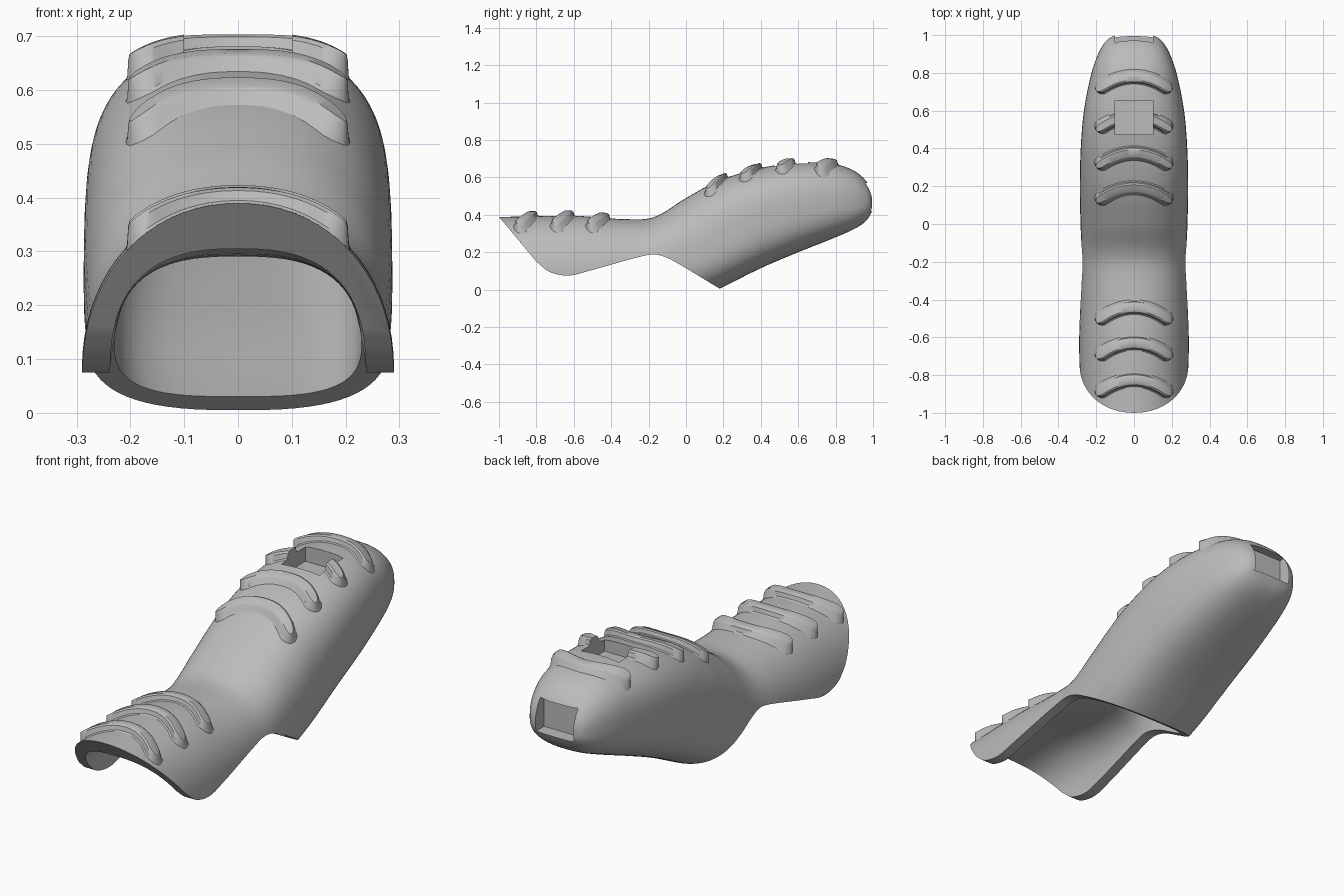
import bpy, bmesh, math
from mathutils import Vector
from mathutils.bvhtree import BVHTree

old = bpy.data.objects.get("Cube")
if old:
    bpy.data.objects.remove(old, do_unlink=True)

grey = bpy.data.materials.new("plain grey")
grey.use_nodes = True
colour = (0.5, 0.5, 0.5, 1)
grey.diffuse_color = colour
grey.node_tree.nodes["Principled BSDF"].inputs["Base Color"].default_value = colour


def make(name, bm):
    bmesh.ops.recalc_face_normals(bm, faces=bm.faces)
    mesh = bpy.data.meshes.new(name)
    bm.to_mesh(mesh)
    bm.free()
    mesh.materials.append(grey)
    ob = bpy.data.objects.new(name, mesh)
    bpy.context.collection.objects.link(ob)
    return ob


def skin(rings):
    """Closed solid through a list of equal rings."""
    bm = bmesh.new()
    rows = [[bm.verts.new(p) for p in ring] for ring in rings]
    n = len(rows[0])
    for a, b in zip(rows, rows[1:]):
        for i in range(n):
            j = (i + 1) % n
            bm.faces.new((a[i], a[j], b[j], b[i]))
    bm.faces.new(rows[0])
    bm.faces.new(rows[-1])
    return bm


def spline(keys, steps):
    """Smooth curve through the keys, with tangents weighted by chord length."""
    pts = [Vector(k) for k in keys]
    out = []
    for i in range(len(pts) - 1):
        p, q = pts[i], pts[i + 1]
        d = (q - p).length
        before = pts[i - 1] if i else p - (q - p)
        after = pts[i + 2] if i + 2 < len(pts) else q + (q - p)
        m0 = (q - before) / ((p - before).length + d) * d
        m1 = (after - p) / ((after - q).length + d) * d
        for s in range(steps):
            t = s / steps
            out.append(p * (2*t**3 - 3*t**2 + 1) + m0 * (t**3 - 2*t**2 + t)
                       + q * (3*t**2 - 2*t**3) + m1 * (t**3 - t**2))
    return out + [pts[-1]]


def section(key, count=72):
    y, top, bottom, half, mid, power = key
    ring = []
    for i in range(count):
        a = 2 * math.pi * i / count
        c, s = math.cos(a), math.sin(a)
        x = half * math.copysign(abs(c) ** (2 / power), c)
        h = (top - mid) if s > 0 else (mid - bottom)
        ring.append((x, y, mid + h * math.copysign(abs(s) ** (2 / power), s)))
    return ring


def cut(ob, cutter):
    mod = ob.modifiers.new("cut", "BOOLEAN")
    mod.operation = "DIFFERENCE"
    mod.solver = "EXACT"
    mod.object = cutter
    bpy.context.view_layer.objects.active = ob
    bpy.ops.object.modifier_apply(modifier=mod.name)


def box(name, centre, size):
    bm = bmesh.new()
    bmesh.ops.create_cube(bm, size=1)
    for v in bm.verts:
        v.co = Vector(centre) + Vector([a * b for a, b in zip(v.co, size)])
    return make(name, bm)


# Shell sections: y, top, bottom, half width, height of widest point, squareness
KEYS = [
    (-1.2, .39, -.2, .285, .08, 2.1), (-.9, .39, -.2, .287, .08, 2.1),
    (-.6, .395, -.2, .29, .08, 2.1), (-.35, .378, -.2, .282, .1, 2.2),
    (-.18, .385, -.18, .278, .12, 2.3), (0, .49, -.08, .283, .17, 2.5),
    (.18, .585, .005, .287, .25, 2.7), (.4, .65, .115, .282, .37, 2.8),
    (.6, .68, .2, .265, .43, 2.7), (.8, .67, .28, .225, .46, 2.6),
    (.9, .635, .325, .19, .46, 2.6), (.96, .585, .365, .155, .46, 2.6),
    (.99, .53, .41, .12, .46, 2.6), (1, .49, .44, .07, .46, 2.6)]
outer = skin([section(k) for k in spline(KEYS, 7)])
surface = BVHTree.FromBMesh(outer)
shell = make("finger_shell", outer)

# Hollow inside
inner = [(y, t - .085, b + .045, w - .052, m, p + .5)
         for y, t, b, w, m, p in KEYS if y < .85]
inner[0] = (-1.4,) + inner[0][1:]
inner.append((.86, .52, .38, .1, .46, 2.6))
cavity = make("cavity_cutter", skin([section(k) for k in spline(inner, 5)]))

# Side outline of the open underside
arch = [(-.8, .15), (-.73, .095), (-.63, .075), (-.52, .1), (-.25, .175),
        (-.17, .188), (-.1, .17), (0, .115)]
outline = [(-1.2, .63)] + [tuple(p) for p in spline(arch, 5)]
outline += [(.18, .005), (.24, -.035), (.24, -.6), (-1.6, -.6), (-1.6, .63)]
underside = make("underside_cutter",
                 skin([[(x, y, z) for y, z in outline] for x in (-.5, .5)]))

# Rectangular pockets in the back and the tip
top_pocket = box("top_pocket_cutter", (0, .563, .755), (.2, .18, .3))
tip_pocket = box("tip_pocket_cutter", (0, 1.03, .495), (.2, .2, .15))
cutters = [cavity, underside, top_pocket, tip_pocket]
for c in cutters:
    c.hide_render = True
    cut(shell, c)


# Curved grip ridges that follow the top surface
def ridge(name, centre, bow):
    profile = [(-1.5, 0), (-1.1, .15), (-.9, .8), (-.6, 1),
               (.6, 1), (.9, .8), (1.1, .15), (1.5, 0)]
    rings = []
    n = 40
    for i in range(n + 1):
        u = -math.cos(math.pi * i / n)
        e = min(1, max(0, abs(u) - .85) / .15)
        width = .03 * max(.1, math.sqrt(1 - e * e))
        x = .2 * u
        y = centre - bow * u * u
        slope = Vector((2 * bow * u / .2, 1)).normalized()
        ring, low = [], []
        for s, h in profile:
            px, py = x + slope.x * s * width, y + slope.y * s * width
            z = surface.ray_cast(Vector((px, py, 2)), Vector((0, 0, -1)))[0].z
            lift = (.028 + .017 * u * u) * h - (.004 if h == 0 else 0)
            ring.append((px, py, z + lift))
            low.append((px, py, z - .025))
        rings.append(ring + low[::-1])
    return make(name, skin(rings))


parts = [shell]
for i, y in enumerate((-.825, -.63, -.44)):
    parts.append(ridge(f"front_ridge_{i + 1}", y, .08))
for i, y in enumerate((.19, .375, .57, .78)):
    parts.append(ridge(f"back_ridge_{i + 1}", y, .075))
cut(bpy.data.objects["back_ridge_3"], top_pocket)

for c in cutters:
    bpy.data.objects.remove(c, do_unlink=True)

bpy.ops.object.select_all(action="DESELECT")
for ob in parts:
    ob.select_set(True)
bpy.context.view_layer.objects.active = shell
bpy.ops.object.shade_smooth_by_angle(angle=math.radians(35))
